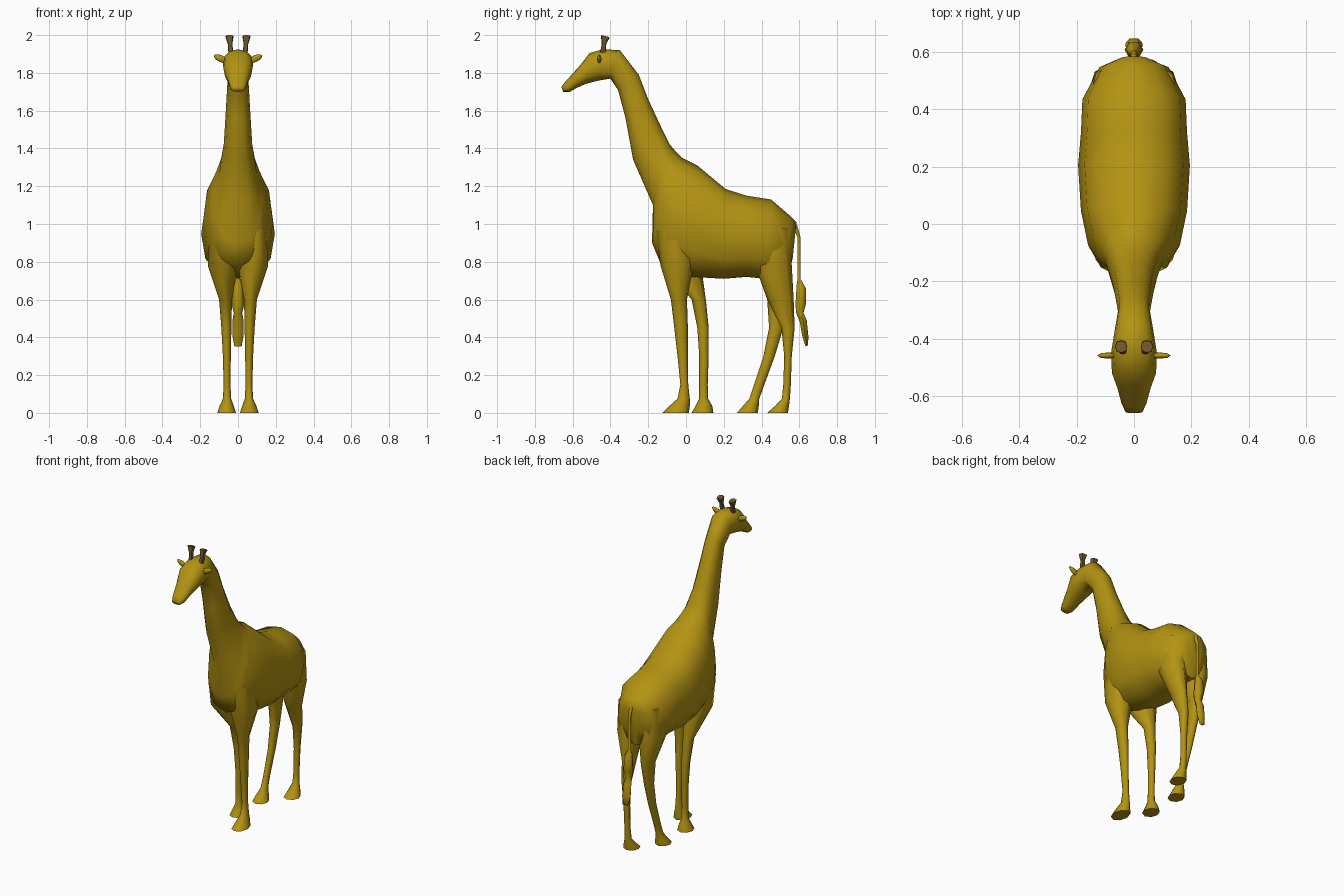
import bpy
import bmesh
from math import cos, sin, pi, radians
from mathutils import Matrix, Vector

default_cube = bpy.data.objects.get("Cube")
if default_cube:
    bpy.data.objects.remove(default_cube, do_unlink=True)


def make_material(name, colour):
    material = bpy.data.materials.new(name)
    material.use_nodes = True
    material.diffuse_color = colour
    material.node_tree.nodes["Principled BSDF"].inputs["Base Color"].default_value = colour
    return material


hide = make_material("golden hide", (0.45, 0.29, 0.006, 1))
horn = make_material("brown horn", (0.16, 0.09, 0.025, 1))


def finish(name, mesh_builder, material, crease=70):
    """Turn a bmesh into a smooth-shaded object."""
    bmesh.ops.recalc_face_normals(mesh_builder, faces=mesh_builder.faces)
    mesh = bpy.data.meshes.new(name)
    mesh_builder.to_mesh(mesh)
    mesh_builder.free()
    mesh.materials.append(material)
    part = bpy.data.objects.new(name, mesh)
    bpy.context.collection.objects.link(part)
    bpy.ops.object.select_all(action="DESELECT")
    part.select_set(True)
    bpy.context.view_layer.objects.active = part
    bpy.ops.object.shade_smooth_by_angle(angle=radians(crease))
    return part


def power(value, exponent):
    return abs(value) ** exponent * (1 if value > 0 else -1)


def loft(name, rings, material, sides=8, fullness=1.0, crease=70):
    """Skin rounded rings; each ring is (y, z) of two opposite points, centre x, half width."""
    bm = bmesh.new()
    loops = []
    for start, end, centre_x, half_width in rings:
        a, b = Vector(start), Vector(end)
        middle, reach = (a + b) / 2, (a - b) / 2
        loop = []
        for i in range(sides):
            angle = 2 * pi * i / sides
            across = power(cos(angle), fullness)
            along = middle + reach * power(sin(angle), fullness)
            loop.append(bm.verts.new((centre_x + half_width * across, along.x, along.y)))
        loops.append(loop)
    for first, second in zip(loops, loops[1:]):
        for i in range(sides):
            j = (i + 1) % sides
            bm.faces.new((first[i], first[j], second[j], second[i]))
    bm.faces.new(loops[0])
    bm.faces.new(loops[-1])
    return finish(name, bm, material, crease)


# Body, neck and head: upper outline, lower outline, half width
body_outline = [
    ((.585, 1.01), (.565, .82), .05),
    ((.555, 1.04), (.54, .72), .12),
    ((.45, 1.13), (.42, .71), .18),
    ((.32, 1.15), (.32, .72), .185),
    ((.21, 1.185), (.2, .71), .195),
    ((.06, 1.31), (.03, .72), .185),
    ((-.02, 1.35), (-.13, .78), .16),
    ((-.055, 1.385), (-.18, .9), .13),
    ((-.085, 1.42), (-.175, 1.1), .1),
    ((-.13, 1.51), (-.28, 1.34), .075),
    ((-.2, 1.66), (-.32, 1.56), .064),
    ((-.25, 1.79), (-.36, 1.71), .056),
    ((-.35, 1.92), (-.4, 1.77), .068),
    ((-.44, 1.925), (-.46, 1.76), .08),
    ((-.51, 1.905), (-.53, 1.742), .077),
    ((-.565, 1.835), (-.58, 1.72), .058),
    ((-.64, 1.752), (-.615, 1.7), .043),
    ((-.66, 1.725), (-.65, 1.7), .03),
]
loft("body_neck_and_head", [(a, b, 0, w) for a, b, w in body_outline],
     hide, sides=12, fullness=.85)

# Legs: shared heights and inner/outer edges, own front and back outlines
heights = (.98, .78, .6, .45, .3, .15, .075, .035, 0)
inner = (.04, .0, .032, .035, .038, .04, .036, .022, .01)
outer = (.15, .16, .1, .088, .08, .076, .08, .098, .11)
legs = {
    "front_leg_left": (1, (-.16, -.135, -.08, -.062, -.045, -.03, -.045, -.09, -.125),
                       (.06, .04, .005, .01, .01, .012, .02, .02, .015)),
    "front_leg_right": (-1, (-.16, -.12, .03, .06, .07, .07, .07, .05, .03),
                        (.08, .08, .105, .12, .12, .115, .117, .14, .145)),
    "hind_leg_left": (1, (.36, .365, .43, .505, .52, .515, .508, .47, .43),
                      (.55, .56, .57, .575, .56, .555, .55, .545, .54)),
    "hind_leg_right": (-1, (.36, .365, .43, .44, .41, .36, .335, .3, .27),
                       (.55, .56, .555, .515, .47, .415, .388, .385, .38)),
}
for name, (side, front, back) in legs.items():
    rings = [((y1, z), (y0, z), side * (x0 + x1) / 2, (x1 - x0) / 2)
             for z, x0, x1, y0, y1 in zip(heights, inner, outer, front, back)]
    loft(name, rings, hide)

# Tail: thin cord that swells into a knotted tuft
tail_outline = [
    ((.57, 1.02), (.55, .98), .014),
    ((.592, .99), (.572, .97), .013),
    ((.607, .93), (.588, .93), .011),
    ((.607, .71), (.59, .71), .011),
    ((.638, .66), (.582, .68), .028),
    ((.64, .58), (.575, .57), .033),
    ((.625, .53), (.58, .53), .022),
    ((.642, .49), (.6, .48), .03),
    ((.65, .41), (.612, .41), .03),
    ((.648, .36), (.632, .35), .02),
]
loft("tail", [(a, b, 0, w) for a, b, w in tail_outline], hide, sides=6)

for side, label in ((1, "left"), (-1, "right")):
    # Horn: slim stalk with a flared flat tip
    stalk = [
        ((-.425, 1.89), (-.46, 1.89), .036, .014),
        ((-.422, 1.955), (-.446, 1.95), .042, .012),
        ((-.405, 1.985), (-.45, 1.995), .045, .021),
        ((-.408, 1.99), (-.448, 2.0), .045, .02),
    ]
    loft("horn_" + label, [(a, b, side * x, w) for a, b, x, w in stalk],
         horn, sides=8, fullness=.7, crease=45)

    # Ear: flattened leaf pointing out and up
    bm = bmesh.new()
    placement = (Matrix.Translation((side * .09, -.459, 1.875))
                 @ Matrix.Rotation(side * radians(-25), 4, "Y")
                 @ Matrix.Diagonal((.042, .011, .018, 1)))
    bmesh.ops.create_uvsphere(bm, u_segments=8, v_segments=6, radius=1, matrix=placement)
    finish("ear_" + label, bm, hide)
